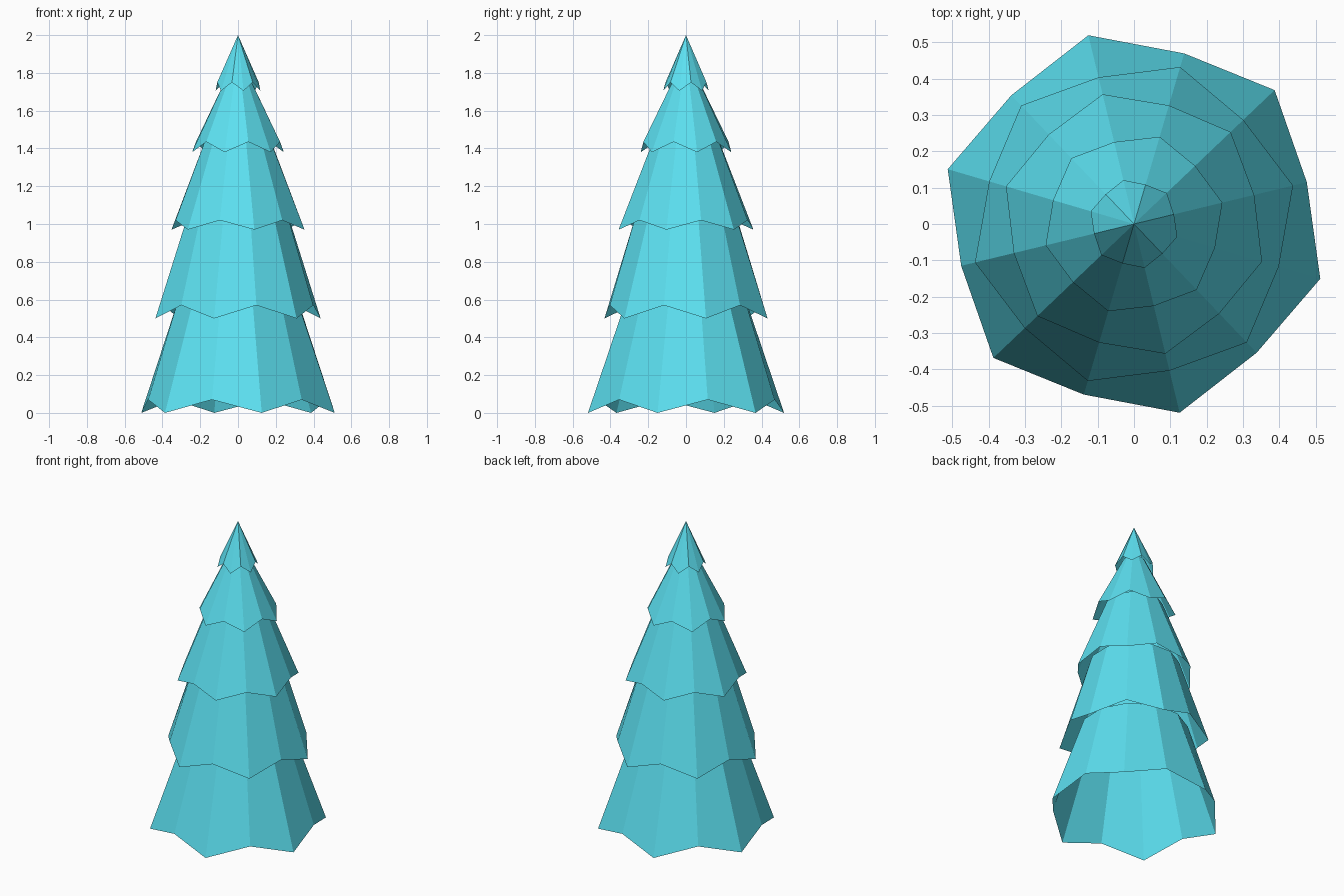
import bpy, bmesh
from math import cos, sin, radians

if "Cube" in bpy.data.objects:
    bpy.data.objects.remove(bpy.data.objects["Cube"])

SIDES = 12
START = 43.6  # direction of the first drooping tip, in degrees

mat = bpy.data.materials.new("foliage_cyan")
mat.diffuse_color = (0.107, 0.75, 0.88, 1)
mat.use_nodes = True
mat.node_tree.nodes["Principled BSDF"].inputs["Base Color"].default_value = mat.diffuse_color


def branch_tier(name, tip, notch, top, turned):
    """Open twelve-sided skirt; rim alternates between low tips and high notches.
    tip, notch and top are (radius, height)."""
    bm = bmesh.new()

    def point(i, r, z):
        a = radians(START + 360 / SIDES * i)
        return bm.verts.new((r * cos(a), r * sin(a), z))

    rim = [point(i, *(tip if (i + turned) % 2 == 0 else notch)) for i in range(SIDES)]
    if top[0] == 0:
        apex = bm.verts.new((0, 0, top[1]))
        for i in range(SIDES):
            bm.faces.new((rim[i], rim[(i + 1) % SIDES], apex))
    else:
        ring = [point(i, *top) for i in range(SIDES)]
        for i in range(SIDES):
            j = (i + 1) % SIDES
            # split each panel along a fixed diagonal
            bm.faces.new((rim[i], rim[j], ring[j], ring[i]))
    mesh = bpy.data.meshes.new(name)
    bm.to_mesh(mesh)
    bm.free()
    mesh.materials.append(mat)
    obj = bpy.data.objects.new(name, mesh)
    bpy.context.collection.objects.link(obj)


# Tiers from the ground up: tip, notch, hidden upper ring
tiers = [
    ((0.534, 0.00), (0.489, 0.07), (0.325, 0.60)),
    ((0.450, 0.50), (0.415, 0.57), (0.272, 1.05)),
    ((0.367, 0.97), (0.340, 1.02), (0.172, 1.46)),
    ((0.250, 1.38), (0.232, 1.435), (0.065, 1.77)),
    ((0.124, 1.705), (0.113, 1.75), (0.0, 2.00)),
]
for n, (tip, notch, top) in enumerate(tiers):
    branch_tier(f"branch_tier_{n + 1}", tip, notch, top, n % 2)
